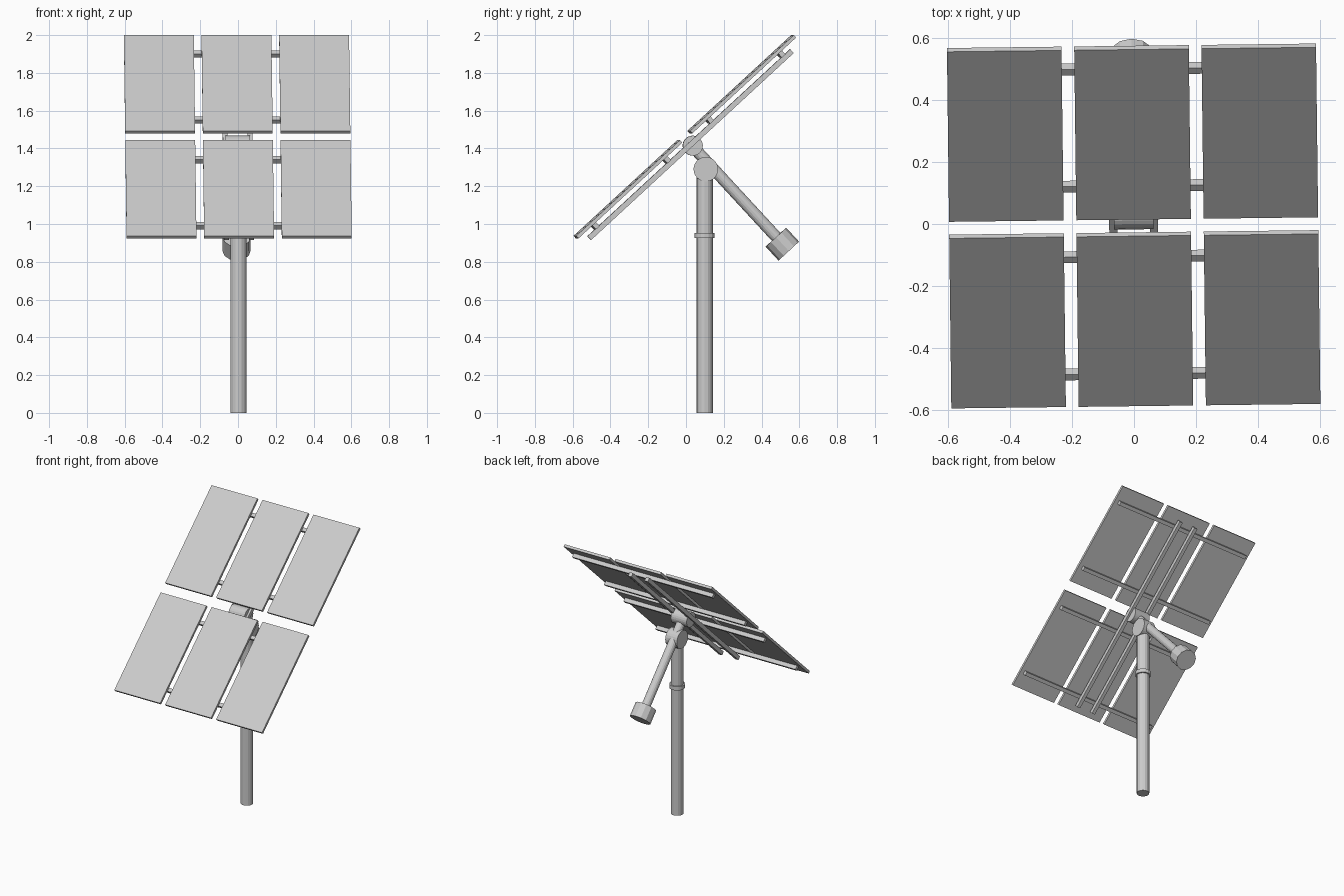
import bpy, bmesh, math
from mathutils import Matrix, Vector

cube = bpy.data.objects.get("Cube")
if cube:
    bpy.data.objects.remove(cube, do_unlink=True)

grey = bpy.data.materials.new("light grey")
grey.use_nodes = True
COLOUR = (0.6, 0.6, 0.6, 1)
grey.diffuse_color = COLOUR
grey.node_tree.nodes["Principled BSDF"].inputs["Base Color"].default_value = COLOUR

# Array frame: x across, y up the slope, z out of the panel faces
ARRAY = (Matrix.Translation((-0.001, -0.0125, 1.4685))
         @ Matrix.Rotation(math.radians(0.7), 4, 'Z')
         @ Matrix.Rotation(math.radians(42.7), 4, 'X'))
WORLD = Matrix.Identity(4)


def finish(name, bm, frame):
    mesh = bpy.data.meshes.new(name)
    bm.to_mesh(mesh)
    bm.free()
    mesh.materials.append(grey)
    obj = bpy.data.objects.new(name, mesh)
    obj.matrix_world = frame
    bpy.context.collection.objects.link(obj)
    return obj


def box(name, size, centre, frame=ARRAY):
    bm = bmesh.new()
    bmesh.ops.create_cube(bm, size=1)
    bmesh.ops.scale(bm, vec=size, verts=bm.verts)
    bmesh.ops.translate(bm, vec=centre, verts=bm.verts)
    return finish(name, bm, frame)


def rod(name, radius, start, end, sides=16, frame=ARRAY):
    start, end = Vector(start), Vector(end)
    axis = end - start
    place = (Matrix.Translation((start + end) / 2)
             @ axis.to_track_quat('Z', 'Y').to_matrix().to_4x4())
    bm = bmesh.new()
    bmesh.ops.create_cone(bm, cap_ends=True, segments=sides, radius1=radius,
                          radius2=radius, depth=axis.length, matrix=place)
    return finish(name, bm, frame)


# Panels: two rows of three
WIDTH, LENGTH, THICK = 0.37, 0.747, 0.018
PITCH, ROW = 0.411, 0.41
for row, side in (("lower", -1), ("upper", 1)):
    for col, step in (("right", -1), ("middle", 0), ("left", 1)):
        box(f"{row}_{col}_panel", (WIDTH, LENGTH, THICK),
            (step * PITCH, side * ROW, -THICK / 2))
    # Cross rails under each row
    for label, y in (("inner", 0.155), ("outer", 0.67)):
        box(f"{row}_{label}_cross_rail", (1.13, 0.026, 0.028),
            (0, side * y, -THICK - 0.014))

# Main beams running up the slope
for label, side in (("right", -1), ("left", 1)):
    box(f"{label}_main_beam", (0.026, 1.46, 0.028), (side * 0.066, -0.006, -0.06))

# Tilt hub, arm and counterweight
rod("tilt_hub", 0.053, (-0.064, -0.001, -0.072), (0.064, -0.001, -0.072), 24)
rod("counterweight_arm", 0.031, (0, -0.004, -0.072), (0, -0.004, -0.74))
rod("counterweight", 0.074, (0, -0.006, -0.727), (0, -0.006, -0.827), 12)

# Post with collar and pivot head
X, Y = 0.003, 0.099
rod("post", 0.043, (X, Y, 0), (X, Y, 1.28), frame=WORLD)
rod("post_collar", 0.053, (X, Y, 0.925), (X, Y, 0.953), frame=WORLD)
rod("pivot_head", 0.065, (X - 0.047, Y + 0.006, 1.29),
    (X + 0.047, Y + 0.006, 1.29), 24, WORLD)
